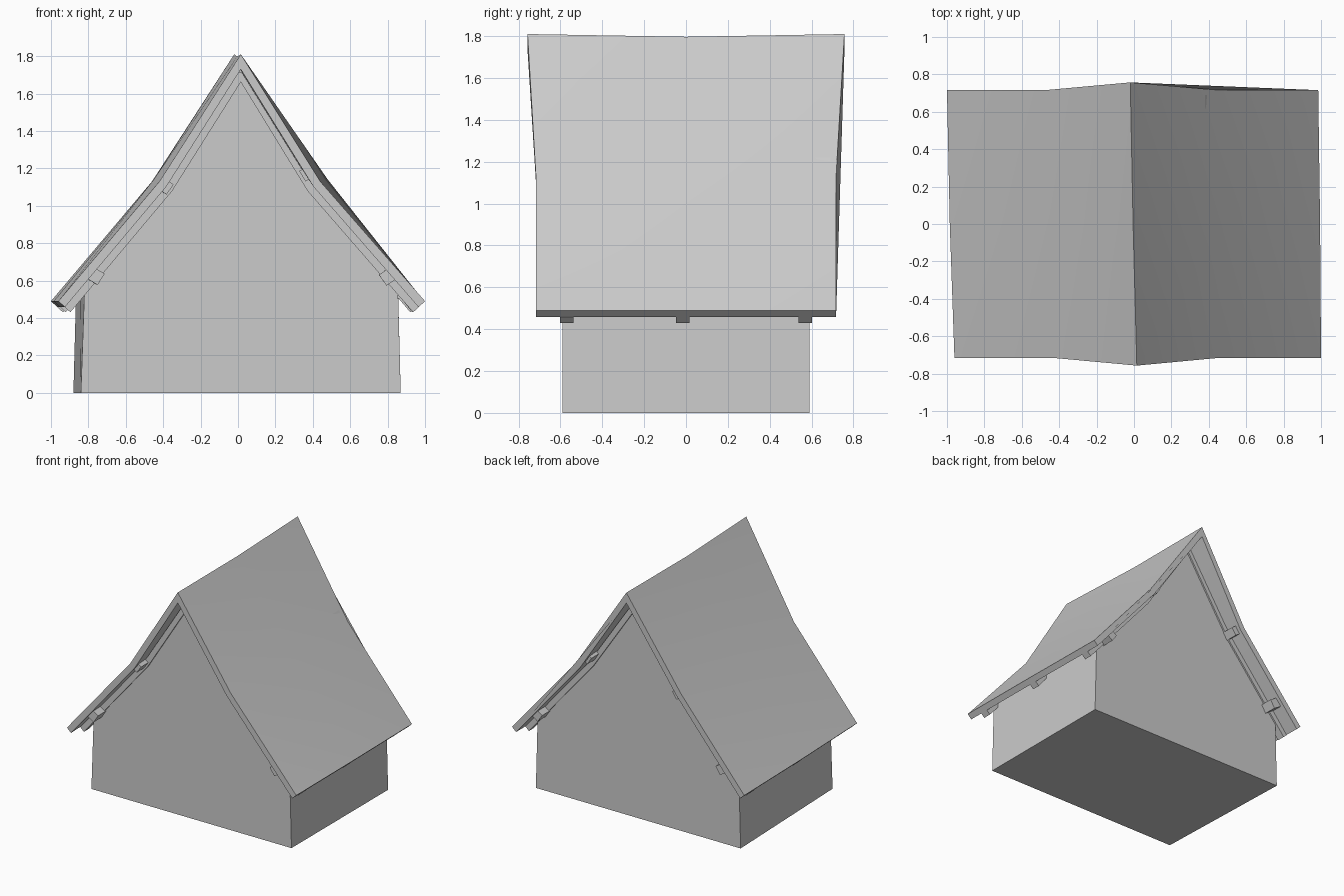
import bpy
import bmesh
import math
from mathutils import Vector

cube = bpy.data.objects.get("Cube")
if cube:
    bpy.data.objects.remove(cube)

grey = bpy.data.materials.new("plain_grey")
grey.use_nodes = True
colour = (0.6, 0.6, 0.6, 1)
grey.diffuse_color = colour
grey.node_tree.nodes["Principled BSDF"].inputs["Base Color"].default_value = colour


def loft(name, rings, smooth=False):
    """Join matching closed rings of points into a capped solid."""
    bm = bmesh.new()
    rows = [[bm.verts.new(p) for p in ring] for ring in rings]
    n = len(rows[0])
    for a, b in zip(rows, rows[1:]):
        for i in range(n):
            j = (i + 1) % n
            bm.faces.new((a[i], a[j], b[j], b[i]))
    bm.faces.new(rows[0])
    bm.faces.new(rows[-1])
    bmesh.ops.recalc_face_normals(bm, faces=bm.faces)
    mesh = bpy.data.meshes.new(name)
    bm.to_mesh(mesh)
    bm.free()
    mesh.materials.append(grey)
    obj = bpy.data.objects.new(name, mesh)
    bpy.context.collection.objects.link(obj)
    if smooth:
        bpy.ops.object.select_all(action='DESELECT')
        obj.select_set(True)
        bpy.context.view_layer.objects.active = obj
        bpy.ops.object.shade_smooth_by_angle(angle=math.radians(30))


# Roof outlines: left eave, left bend, ridge, right bend, right eave
front = [(-0.96, 0.49), (-0.42, 1.13), (0.015, 1.81), (0.44, 1.13), (1.0, 0.49)]
middle = [(-0.985, 0.49), (-0.45, 1.14), (-0.005, 1.797), (0.48, 1.14), (0.995, 0.49)]
back = [(-1.0, 0.49), (-0.46, 1.13), (-0.02, 1.81), (0.44, 1.13), (0.985, 0.49)]


def lowered(outline, depth):
    """Offset an outline inwards, square to the slopes."""
    steps = [(0.75, -0.7), (0.8, -0.6), (0, -1.75), (-0.8, -0.6), (-0.75, -0.7)]
    return [(x + dx * depth, z + dz * depth) for (x, z), (dx, dz) in zip(outline, steps)]


def roof_ring(outline, overhang):
    under = lowered(outline, 0.046)
    y_at = [0.717, 0.717, 0.757, 0.717, 0.717]
    top = [(x, y * overhang, z) for (x, z), y in zip(outline, y_at)]
    low = [(x, y * overhang, z) for (x, z), y in zip(under, y_at)]
    return top + low[::-1]


loft("roof", [roof_ring(front, -1), roof_ring(middle, 0), roof_ring(back, 1)], True)


# Walls with gables that follow the underside of the roof
def wall_ring(outline, y, left_foot, left_top):
    p = lowered(outline, 0.055)

    def eave(a, b, x):
        return a[1] + (b[1] - a[1]) * (x - a[0]) / (b[0] - a[0])

    shape = [(left_foot, 0), (left_top, eave(p[0], p[1], left_top)), p[1], p[2], p[3],
             (0.855, eave(p[3], p[4], 0.855)), (0.87, 0)]
    return [(x, y, z) for x, z in shape]


loft("walls", [wall_ring(front, -0.59, -0.84, -0.82),
               wall_ring(middle, 0, -0.86, -0.845),
               wall_ring(back, 0.59, -0.88, -0.865)])

# Three pairs of rafters with tails showing under the eaves
for label, outline, y in (("front", front, -0.57), ("middle", middle, -0.015), ("back", back, 0.57)):
    top, low = lowered(outline, 0.044), lowered(outline, 0.085)
    shape = top + low[::-1]
    loft(label + "_rafters", [[(x, y + s, z) for x, z in shape] for s in (-0.032, 0.032)])


# Square purlins running through both gables
def purlin(name, front_at, back_at, angle, radius, sides):
    rings = []
    for (x, z), y in ((front_at, -0.69), (back_at, 0.69)):
        rings.append([(x + radius * math.cos(angle + i * math.tau / sides), y,
                       z + radius * math.sin(angle + i * math.tau / sides)) for i in range(sides)])
    loft(name, rings)


purlin("ridge_purlin", (0.012, 1.73), (-0.02, 1.73), math.pi / 2, 0.035, 3)
purlin("left_upper_purlin", (0.372, 1.175), (0.37, 1.175), math.radians(-13), 0.046, 4)
purlin("right_upper_purlin", (-0.39, 1.105), (-0.41, 1.105), math.radians(10), 0.046, 4)
purlin("left_lower_purlin", (0.803, 0.622), (0.795, 0.622), math.radians(-10), 0.05, 4)
purlin("right_lower_purlin", (-0.762, 0.625), (-0.785, 0.625), math.radians(13), 0.05, 4)
